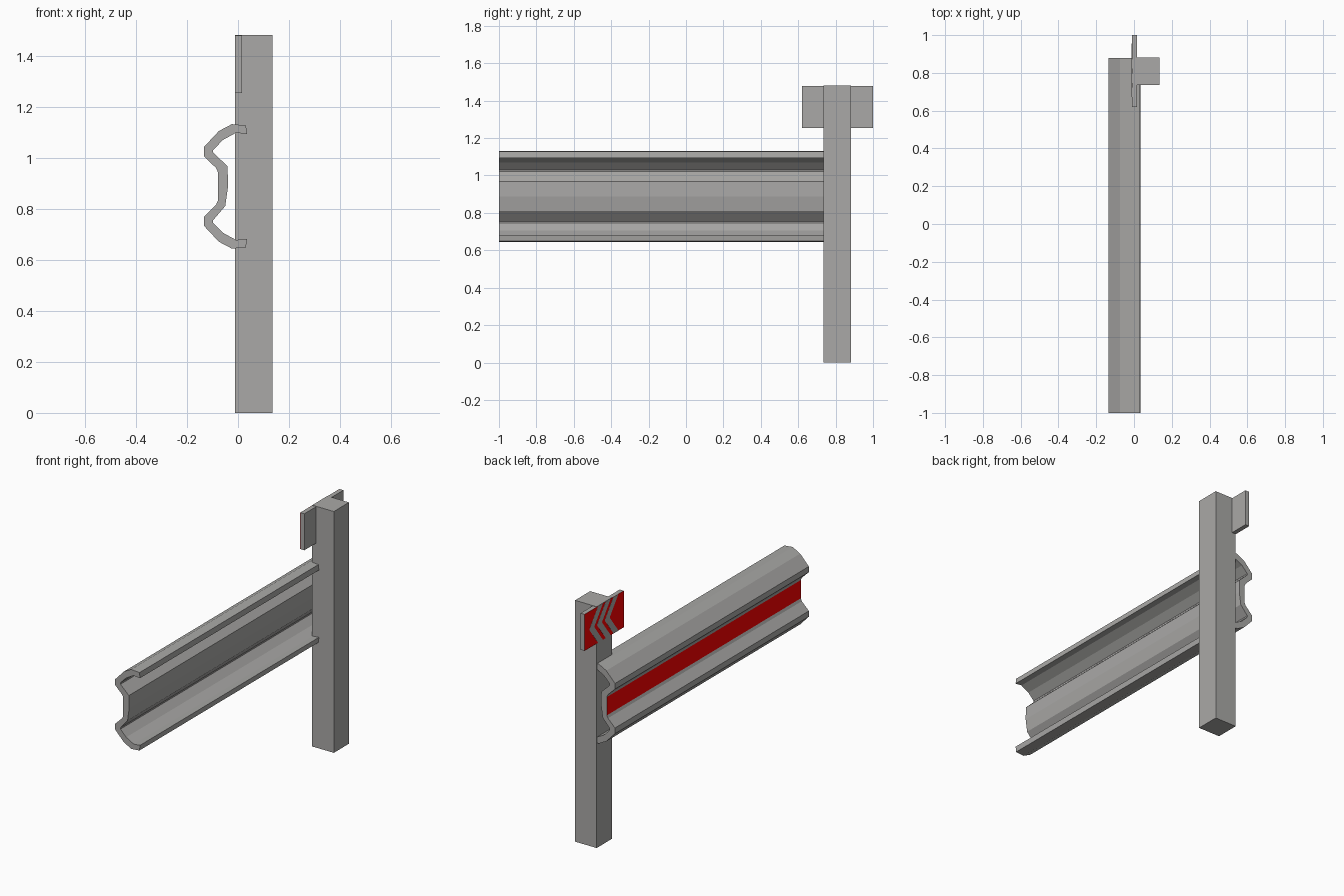
import bpy, bmesh
from mathutils import Vector

if "Cube" in bpy.data.objects:
    bpy.data.objects.remove(bpy.data.objects["Cube"])

red = bpy.data.materials.new("reflective_red")
red.diffuse_color = (1.0, 0.0, 0.0, 1)
red.use_nodes = True
red.node_tree.nodes["Principled BSDF"].inputs["Base Color"].default_value = red.diffuse_color
grey = bpy.data.materials.new("steel_grey")
grey.diffuse_color = (0.4, 0.395, 0.385, 1)
grey.use_nodes = True
grey.node_tree.nodes["Principled BSDF"].inputs["Base Color"].default_value = grey.diffuse_color


def prism(name, points, offset, mats=(grey,), red_side=None):
    """Extrude a closed 3D outline along offset; optionally paint one side face."""
    bm = bmesh.new()
    a = [bm.verts.new(p) for p in points]
    b = [bm.verts.new(Vector(p) + Vector(offset)) for p in points]
    bm.faces.new(a)
    bm.faces.new(b[::-1])
    n = len(a)
    for i in range(n):
        j = (i + 1) % n
        f = bm.faces.new((a[j], a[i], b[i], b[j]))
        if i == red_side:
            f.material_index = 1
    bmesh.ops.recalc_face_normals(bm, faces=bm.faces[:])
    me = bpy.data.meshes.new(name)
    bm.to_mesh(me)
    bm.free()
    for m in mats:
        me.materials.append(m)
    ob = bpy.data.objects.new(name, me)
    bpy.context.collection.objects.link(ob)
    return ob


def box(name, lo, hi):
    x0, y0, z0 = lo
    x1, y1, z1 = hi
    return prism(name, [(x0, y0, z0), (x1, y0, z0), (x1, y1, z0), (x0, y1, z0)],
                 (0, 0, z1 - z0))


# Post and sign plate
FACE = -0.011
box("post", (FACE, 0.735, 0), (0.136, 0.882, 1.481))
Y0, Y1, Z0, Z1 = 0.62, 1.0, 1.255, 1.479
box("sign_plate", (FACE, Y0, Z0), (0.016, Y1, Z1))

# Red sign facing with grey chevrons pointing to +y
EPS = 0.0005
prism("sign_facing", [(FACE, Y0, Z0), (FACE, Y1, Z0), (FACE, Y1, Z1), (FACE, Y0, Z1)],
      (-EPS, 0, 0), (red,))
zm = (Z0 + Z1) / 2
for k in range(3):
    tip, back, w = 0.955 - k * 0.075, 0.085, 0.048
    x = FACE - EPS
    prism(f"sign_chevron_{k + 1}",
          [(x, tip - back, Z1), (x, tip, zm), (x, tip - back, Z0),
           (x, tip - back - w, Z0), (x, tip - w, zm), (x, tip - back - w, Z1)],
          (-EPS, 0, 0))

# W-beam rail section (x, z): outer skin mirrored about mid height
MID = 0.888
outer = [(0.031, 1.127), (-0.024, 1.132), (-0.075, 1.105), (-0.134, 1.042),
         (-0.134, 1.007), (-0.086, 0.960), (-0.079, 0.944)]
inner = [(0.035, 1.094), (-0.008, 1.098), (-0.059, 1.070), (-0.098, 1.030),
         (-0.098, 1.021), (-0.041, 0.967)]


def mirrored(half, middle=()):
    return half + list(middle) + [(x, 2 * MID - z) for x, z in reversed(half)]


inside = mirrored(inner, [(-0.039, MID)])
inside[len(inner) + 1] = (-0.050, 0.811)   # lower web corner leans outward
ring = mirrored(outer) + inside[::-1]
prism("guard_rail", [(x, -1.0, z) for x, z in ring], (0, 1.88, 0), (grey, red),
      red_side=len(outer) - 1)
